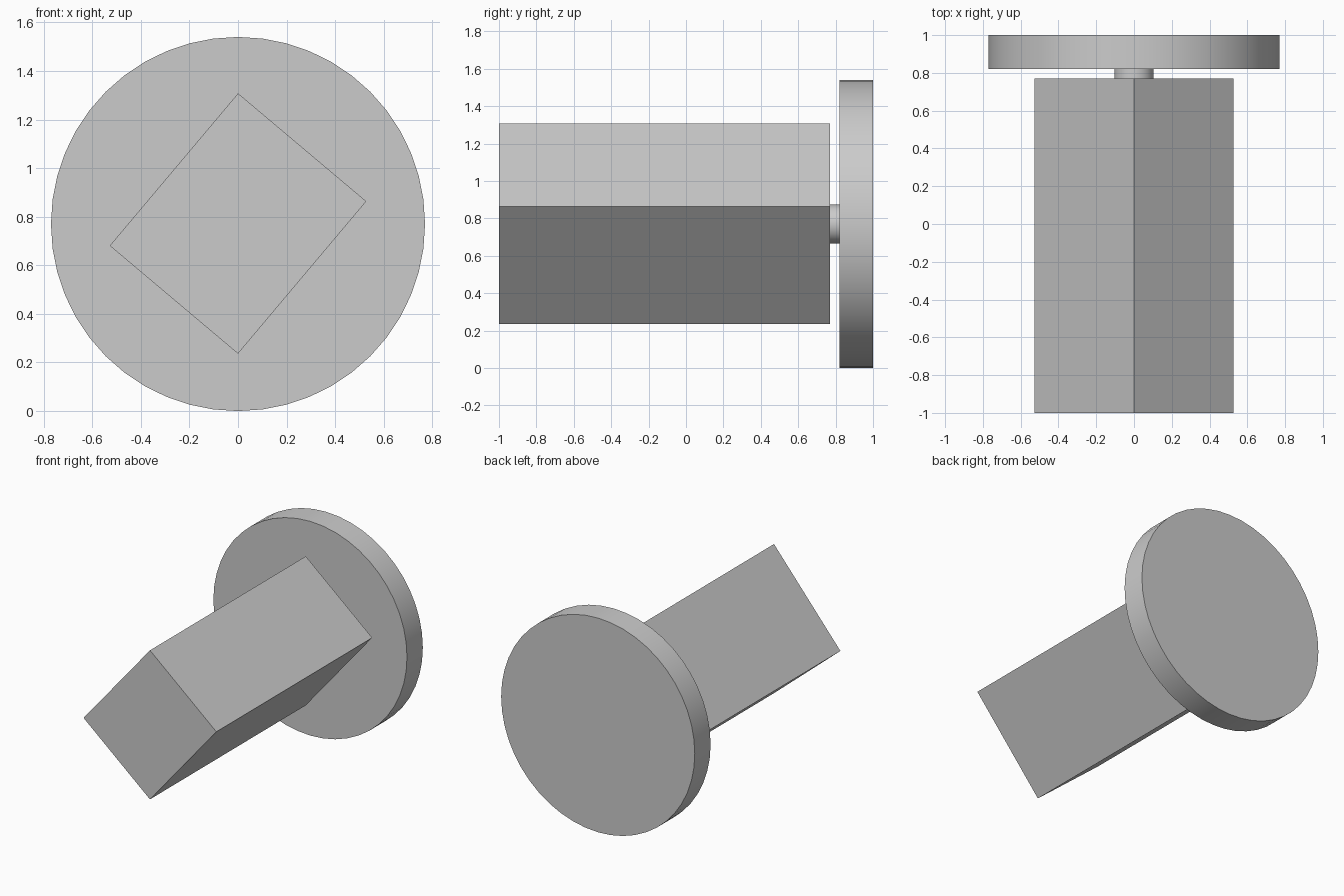
import bpy
import math

if "Cube" in bpy.data.objects:
    bpy.data.objects.remove(bpy.data.objects["Cube"], do_unlink=True)

AXIS_Z = 0.77

grey = bpy.data.materials.new("plain grey")
grey.use_nodes = True
colour = (0.6, 0.6, 0.6, 1)
grey.diffuse_color = colour
grey.node_tree.nodes["Principled BSDF"].inputs["Base Color"].default_value = colour


def disc(name, radius, front, back, sides):
    """Round part lying along the y axis, from front to back."""
    bpy.ops.mesh.primitive_cylinder_add(
        vertices=sides, radius=radius, depth=back - front,
        location=(0, (front + back) / 2, AXIS_Z), rotation=(math.pi / 2, 0, 0))
    part = bpy.context.object
    part.name = name
    part.data.materials.append(grey)
    bpy.ops.object.shade_smooth_by_angle(angle=math.radians(30))


# Round plate at the back and the short neck in front of it
disc("back_plate", 0.77, 0.82, 1.0, 48)
disc("neck", 0.104, 0.77, 0.82, 48)

# Long block, tilted about its own length so that two corners stand upright
bpy.ops.mesh.primitive_cube_add(
    size=1, location=(0, -0.115, AXIS_Z + 0.002),
    rotation=(0, math.radians(40.1), 0))
block = bpy.context.object
block.name = "block"
block.scale = (0.69, 1.77, 0.82)
block.data.materials.append(grey)
bpy.ops.object.transform_apply(location=False, rotation=False, scale=True)
